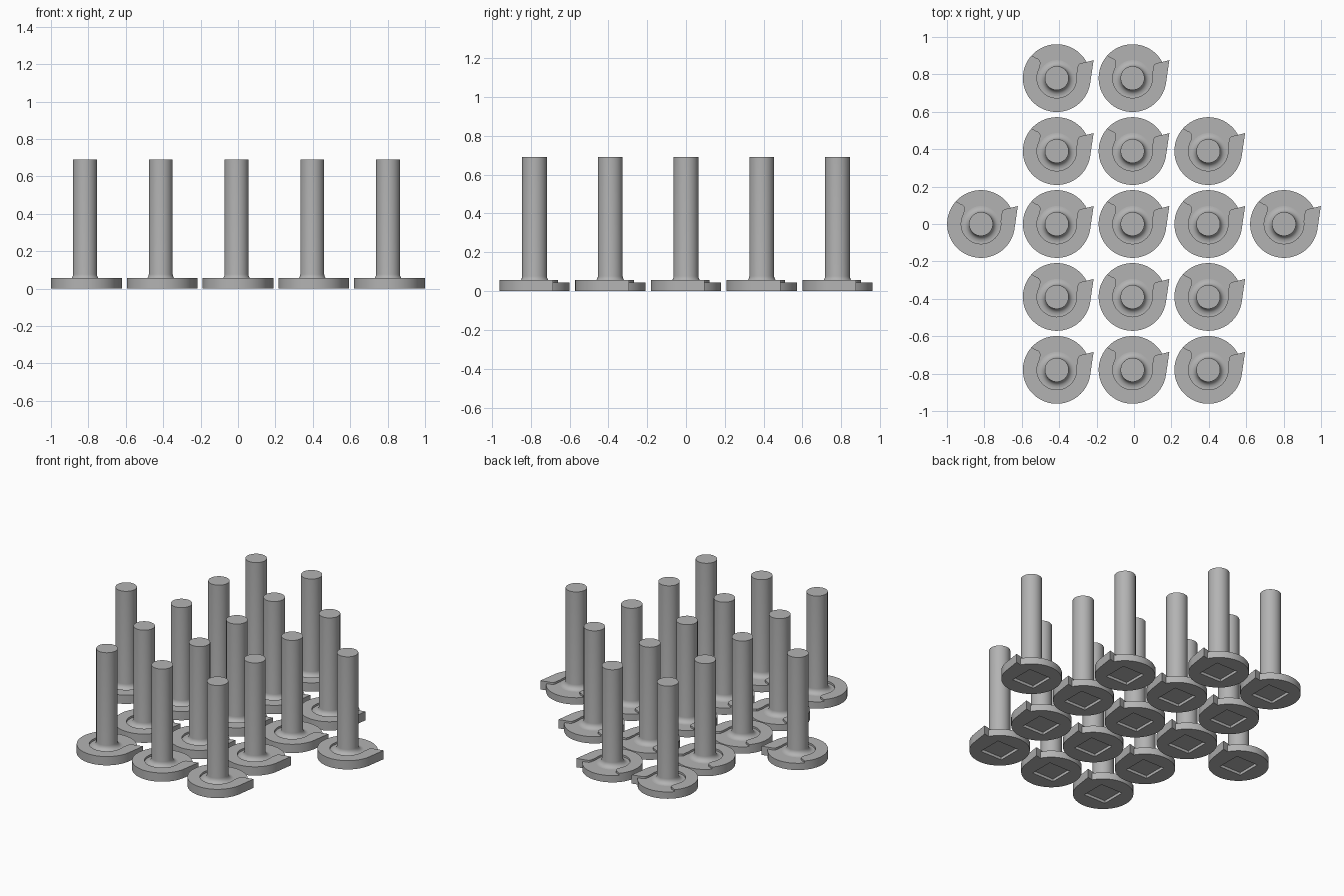
import bpy, bmesh, math
from mathutils import Vector

if "Cube" in bpy.data.objects:
    bpy.data.objects.remove(bpy.data.objects["Cube"])

R, FLOOR, RIM, TOP = 0.181, 0.045, 0.058, 0.69
POST_R, POCKET_R = 0.064, 0.106
SQUARE, DEPTH = 0.08, 0.018
STEP_X, STEP_Y, MID_X = 0.405, 0.39, -0.008

grey = bpy.data.materials.new("plain grey")
grey.diffuse_color = (0.45, 0.45, 0.45, 1)
grey.use_nodes = True
grey.node_tree.nodes["Principled BSDF"].inputs["Base Color"].default_value = grey.diffuse_color


def arc(r, a, b, n):
    """Points on a circle from angle a to b in degrees."""
    angles = [math.radians(a + (b - a) * i / n) for i in range(n + 1)]
    return [(r * math.cos(t), r * math.sin(t)) for t in angles]


def finish(bm, name):
    bmesh.ops.remove_doubles(bm, verts=bm.verts, dist=1e-5)
    bmesh.ops.recalc_face_normals(bm, faces=bm.faces)
    mesh = bpy.data.meshes.new(name)
    bm.to_mesh(mesh)
    bm.free()
    mesh.materials.append(grey)
    return mesh


def plate_mesh():
    bm = bmesh.new()

    def ring(points, z):
        return [bm.verts.new((x, y, z)) for x, y in points]

    def wall(points, z0, z1, closed=False):
        lo, hi = ring(points, z0), ring(points, z1)
        for i in range(len(points) - (0 if closed else 1)):
            j = (i + 1) % len(points)
            bm.faces.new((lo[i], lo[j], hi[j], hi[i]))

    # outlines: raised rim with pointed tab, low back arc, pocket edge
    low = arc(R, 28.5, 138, 24)
    rim = arc(R, 138, 351, 48) + [(0.197, 0.096), low[0]]
    pocket = ([low[-1], (-0.112, 0.108), (-0.098, 0.102), (-0.089, 0.092), (-0.087, 0.08), (-0.09, 0.06)]
              + arc(POCKET_R, 158, 368, 40)
              + [(0.109, 0.045), (0.113, 0.066), (0.119, 0.075), (0.13, 0.08), low[0]])
    wall(rim, 0, RIM)
    wall(low, 0, FLOOR)
    wall(pocket, FLOOR, RIM)
    bm.faces.new(ring(rim + pocket[-2:0:-1], RIM))
    bm.faces.new(ring(low + pocket[1:-1], FLOOR))

    # underside with a square socket
    square = [(-SQUARE, -SQUARE), (SQUARE, -SQUARE), (SQUARE, SQUARE), (-SQUARE, SQUARE)]
    wall(square, 0, DEPTH, True)
    bm.faces.new(ring(square, DEPTH))
    edges = []
    for loop in (rim + low[1:-1], square):
        vs = ring(loop, 0)
        edges += [bm.edges.new((vs[i - 1], vs[i])) for i in range(len(vs))]
    bmesh.ops.triangle_fill(bm, edges=edges, use_beauty=True, normal=Vector((0, 0, -1)))
    mesh = finish(bm, "plate")
    # keep the socket facing into the opening
    for p in mesh.polygons:
        if abs(p.center.z - DEPTH) < 1e-4 and p.normal.z > 0:
            p.flip()
    return mesh


def post_mesh():
    # lathe profile with a concave fillet at the foot
    bm = bmesh.new()
    w, h = 0.032, 0.032
    profile = [(POST_R + w - w * math.sin(t), FLOOR + h - h * math.cos(t))
               for t in (math.pi / 2 * i / 6 for i in range(7))]
    profile += [(POST_R, TOP), (0, TOP)]
    verts = [bm.verts.new((r, 0, z)) for r, z in profile]
    edges = [bm.edges.new(pair) for pair in zip(verts, verts[1:])]
    bmesh.ops.spin(bm, geom=verts + edges, cent=(0, 0, 0), axis=(0, 0, 1),
                   angle=2 * math.pi, steps=48, use_duplicate=False)
    return finish(bm, "post")


# smooth shading with sharp corners, set once on the shared meshes
meshes = {"plate": plate_mesh(), "post": post_mesh()}
for mesh in meshes.values():
    mesh.shade_smooth()
    mesh.set_sharp_from_angle(angle=math.radians(30))

# columns present in each row, back to front
rows = {2: (-1, 0), 1: (-1, 0, 1), 0: (-2, -1, 0, 1, 2), -1: (-1, 0, 1), -2: (-1, 0, 1)}
for row, columns in rows.items():
    for col in columns:
        for name, mesh in meshes.items():
            obj = bpy.data.objects.new(name, mesh)
            obj.location = (MID_X + col * STEP_X, row * STEP_Y, 0)
            bpy.context.collection.objects.link(obj)
